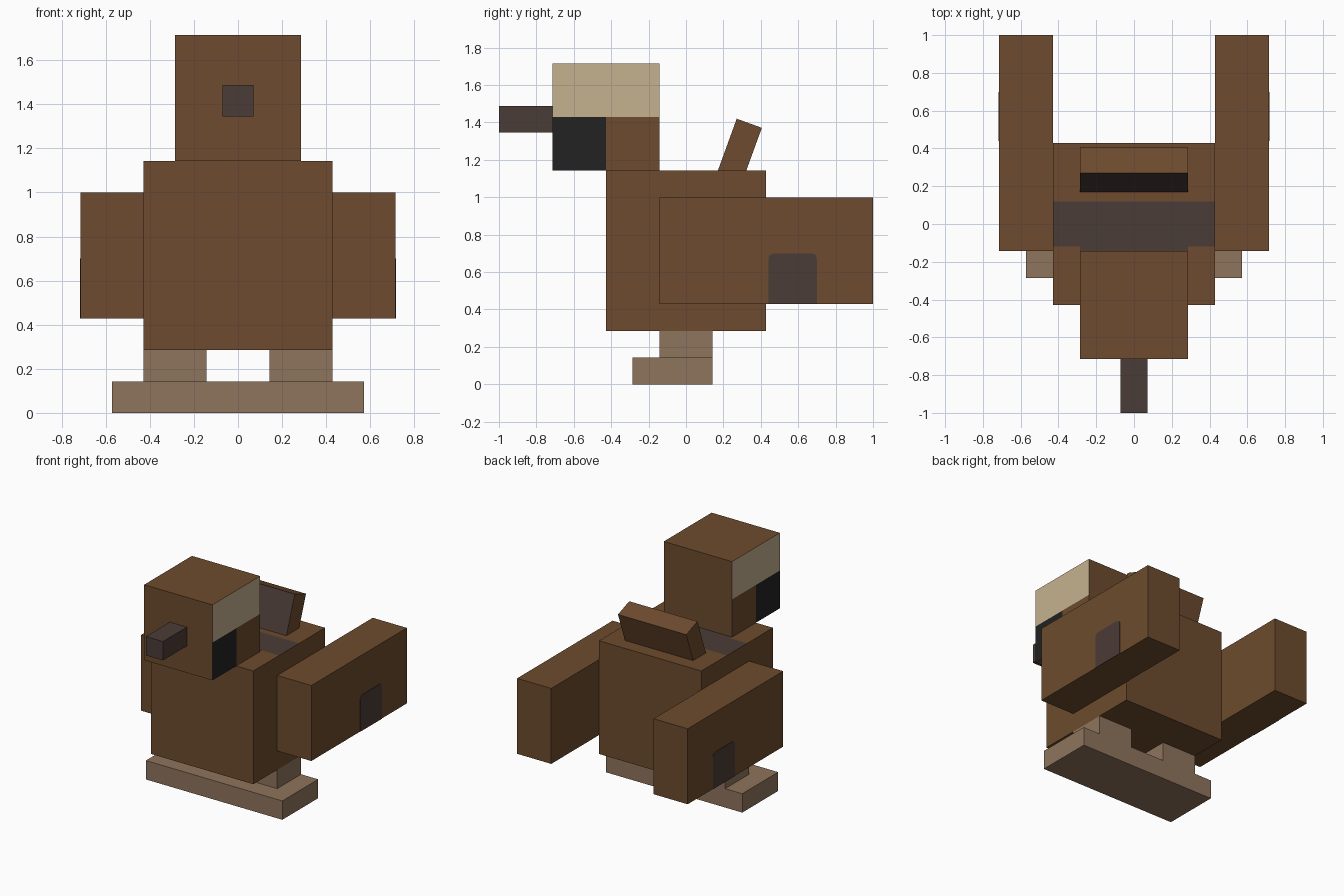
import bpy, bmesh, math
from mathutils import Matrix, Vector

cube = bpy.data.objects.get("Cube")
if cube:
    bpy.data.objects.remove(cube, do_unlink=True)

U = 1 / 7  # block unit


def material(name, hex_code):
    def linear(c):
        return c / 12.92 if c <= 0.04045 else ((c + 0.055) / 1.055) ** 2.4
    rgb = [linear(int(hex_code[i:i + 2], 16) / 255) for i in (0, 2, 4)]
    mat = bpy.data.materials.new(name)
    mat.use_nodes = True
    mat.diffuse_color = (*rgb, 1)
    mat.node_tree.nodes["Principled BSDF"].inputs["Base Color"].default_value = (*rgb, 1)
    return mat


BROWN = material("brown", "6D4B2E")
DARK = material("dark_grey_brown", "4B3C37")
TAN = material("light_brown", "8F745D")
CREAM = material("cream", "C5B18F")
BLACK = material("black", "222222")


def finish(name, bm, mats):
    bmesh.ops.recalc_face_normals(bm, faces=bm.faces[:])
    mesh = bpy.data.meshes.new(name)
    bm.to_mesh(mesh)
    bm.free()
    for mat in mats:
        mesh.materials.append(mat)
    obj = bpy.data.objects.new(name, mesh)
    bpy.context.collection.objects.link(obj)
    return obj


def box(name, low, high, mats, cuts=(), rule=None):
    """Box between two corners; cuts are (axis, position), rule picks a material per face."""
    low, high = Vector(low), Vector(high)
    bm = bmesh.new()
    bmesh.ops.create_cube(bm, size=1, matrix=Matrix.Translation((low + high) / 2)
                          @ Matrix.Diagonal((*(high - low), 1)))
    for axis, pos in cuts:
        point, normal = Vector(), Vector()
        point[axis], normal[axis] = pos, 1
        bmesh.ops.bisect_plane(bm, geom=bm.verts[:] + bm.edges[:] + bm.faces[:],
                               plane_co=point, plane_no=normal)
    bm.normal_update()
    if rule:
        for f in bm.faces:
            f.material_index = rule(f.calc_center_median(), f.normal)
    return finish(name, bm, mats)


# Body with a dark band across the top
def body_rule(c, n):
    middle = abs(c.x) < 2 * U and -U < c.y < 0.12
    return int(n.z > 0.5 and (abs(c.y) < 0.12 or middle))


box("body", (-3 * U, -3 * U, 2 * U), (3 * U, 3 * U, 8 * U), [BROWN, DARK],
    [(1, -U), (1, -0.12), (1, 0.12), (0, -2 * U), (0, 2 * U)], body_rule)


# Head with cream and black side patches
def head_rule(c, n):
    if abs(n.x) < 0.5:
        return 0
    if c.z > 10 * U:
        return 1
    return 2 if c.y < -3 * U else 0


box("head", (-2 * U, -5 * U, 8 * U), (2 * U, -U, 12 * U), [BROWN, CREAM, BLACK],
    [(2, 10 * U), (1, -3 * U)], head_rule)
box("beak", (-U / 2, -7 * U, 9.42 * U), (U / 2, -5 * U, 10.42 * U), [DARK])

# Tilted hatch lid with a dark inner face
lid = box("hatch_lid", (-2 * U, -U / 2, -0.2), (2 * U, U / 2, 0.2), [BROWN, DARK],
          rule=lambda c, n: int(n.y < -0.5))
lid.rotation_euler.x = math.radians(-20)
lid.location = (0, 0.27, 1.2075)

# Foot slab
box("foot_slab", (-4 * U, -2 * U, 0), (4 * U, U, U), [TAN])


def door_panel(name, side):
    """Thin plate with rounded upper corners on the outside of a wing."""
    y0, y1, z0, z1, r = 0.44, 0.70, 3 * U, 0.70, 0.03
    outline = [(y0, z0), (y1, z0)]
    for cy, start in ((y1 - r, 0), (y0 + r, 90)):
        for step in range(4):
            a = math.radians(start + 30 * step)
            outline.append((cy + r * math.cos(a), z1 - r + r * math.sin(a)))
    bm = bmesh.new()
    face = bm.faces.new([bm.verts.new((side * (5 * U - 0.002), y, z)) for y, z in outline])
    new = bmesh.ops.extrude_face_region(bm, geom=[face])["geom"]
    bmesh.ops.translate(bm, vec=(side * 0.005, 0, 0),
                        verts=[v for v in new if isinstance(v, bmesh.types.BMVert)])
    finish(name, bm, [DARK])


# Paired legs, wings and wing doors
for label, side in (("left", 1), ("right", -1)):
    def span(a, b):
        return sorted((side * a * U, side * b * U))
    x0, x1 = span(1, 3)
    box(label + "_leg", (x0, -U, U), (x1, U, 2 * U), [TAN])
    x0, x1 = span(3, 5)
    box(label + "_wing", (x0, -U, 3 * U), (x1, 7 * U, 7 * U), [BROWN])
    door_panel(label + "_wing_door", side)
